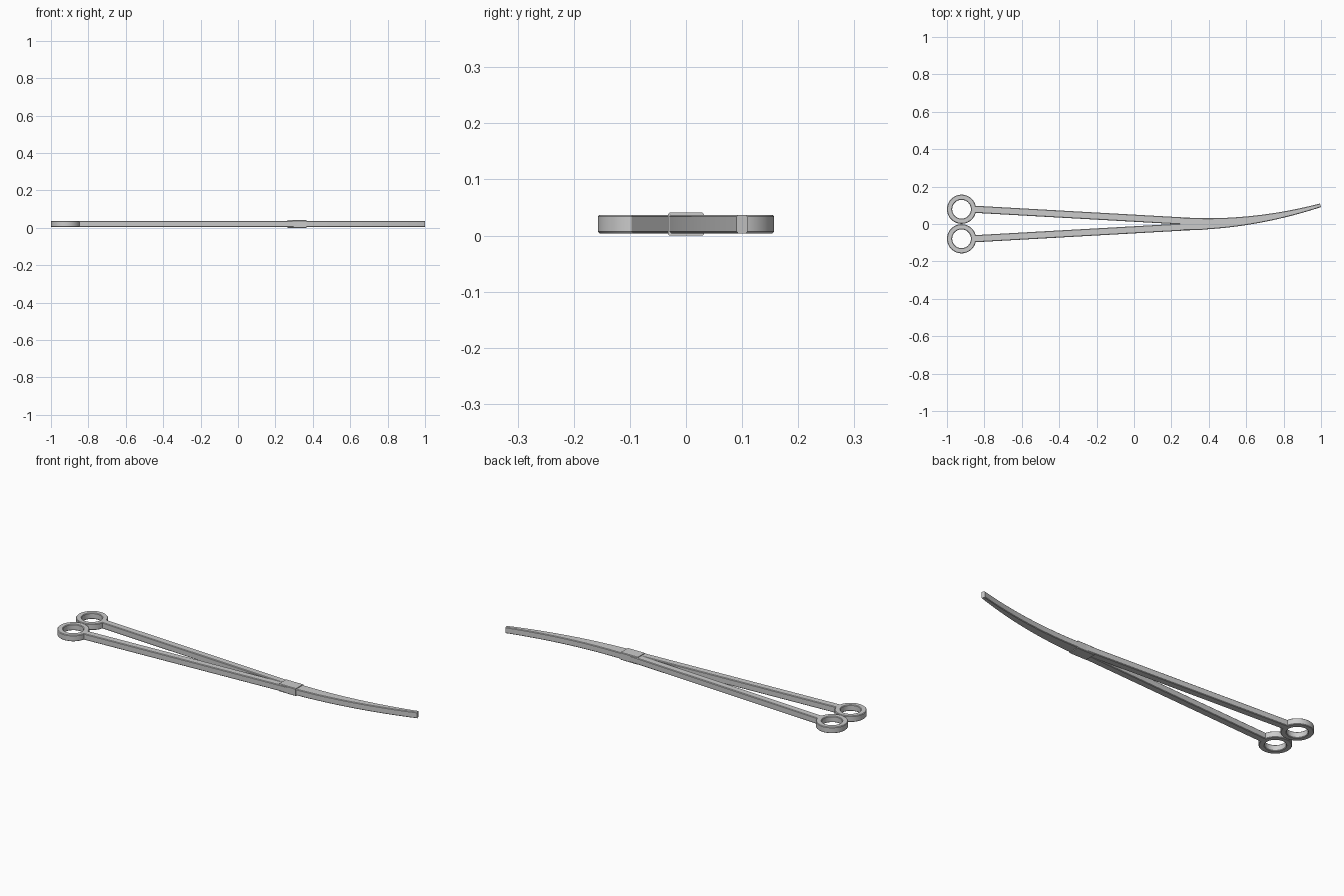
import bpy, bmesh, math
from mathutils import Vector

if "Cube" in bpy.data.objects:
    bpy.data.objects.remove(bpy.data.objects["Cube"])

ZMID = 0.0203
HALF_H = 0.0165


def finish(name, bm):
    bmesh.ops.recalc_face_normals(bm, faces=bm.faces)
    me = bpy.data.meshes.new(name)
    bm.to_mesh(me)
    bm.free()
    ob = bpy.data.objects.new(name, me)
    bpy.context.collection.objects.link(ob)
    bpy.ops.object.select_all(action='DESELECT')
    ob.select_set(True)
    bpy.context.view_layer.objects.active = ob
    bpy.ops.object.shade_smooth_by_angle(angle=math.radians(30))
    return ob


def chamfer_rect(w, h, c):
    return [(w, -h + c), (w, h - c), (w - c, h), (-w + c, h),
            (-w, h - c), (-w, -h + c), (-w + c, -h), (w - c, -h)]


def bar(name, path, half_widths, h=HALF_H, c=0.003):
    """Sweep a chamfered rectangle along a flat path."""
    bm = bmesh.new()
    rings = []
    for i, (p, w) in enumerate(zip(path, half_widths)):
        a, b = path[max(i - 1, 0)], path[min(i + 1, len(path) - 1)]
        t = (Vector(b) - Vector(a)).normalized()
        rings.append([bm.verts.new((p[0] - t.y * s, p[1] + t.x * s, ZMID + z))
                      for s, z in chamfer_rect(w, h, c)])
    for r, q in zip(rings, rings[1:]):
        for k in range(8):
            bm.faces.new((r[k], r[k - 1], q[k - 1], q[k]))
    bm.faces.new(rings[0])
    bm.faces.new(rings[-1])
    return finish(name, bm)


def finger_ring(name, cx, cy, outer=0.078, inner=0.050, n=48):
    """Revolve the chamfered rectangle to make a flat ring."""
    bm = bmesh.new()
    mid, w = (outer + inner) / 2, (outer - inner) / 2
    loops = []
    for i in range(n):
        a = 2 * math.pi * i / n
        loops.append([bm.verts.new((cx + (mid + s) * math.cos(a),
                                    cy + (mid + s) * math.sin(a), ZMID + z))
                      for s, z in chamfer_rect(w, HALF_H, 0.003)])
    for i in range(n):
        r, q = loops[i - 1], loops[i]
        for k in range(8):
            bm.faces.new((r[k], r[k - 1], q[k - 1], q[k]))
    return finish(name, bm)


# Handles: a finger ring and a straight shank on each side
for side, s in (("left", 1), ("right", -1)):
    finger_ring(side + "_finger_ring", -0.922, 0.079 * s)
    bar(side + "_shank", [(-0.857, 0.079 * s), (0.315, 0.0135 * s)], [0.019, 0.019])

# Box joint, slightly thicker than the shanks
bar("box_joint", [(0.265, 0), (0.365, 0)], [0.0325, 0.0325], h=0.0203)

# Curved, tapering closed jaws
N = 24
path, widths = [], []
for i in range(N + 1):
    t = i / N
    path.append((0.315 + 0.682 * t, 0.1 * t ** 2))
    widths.append(0.032 - 0.022 * t)
bar("curved_jaws", path, widths)
